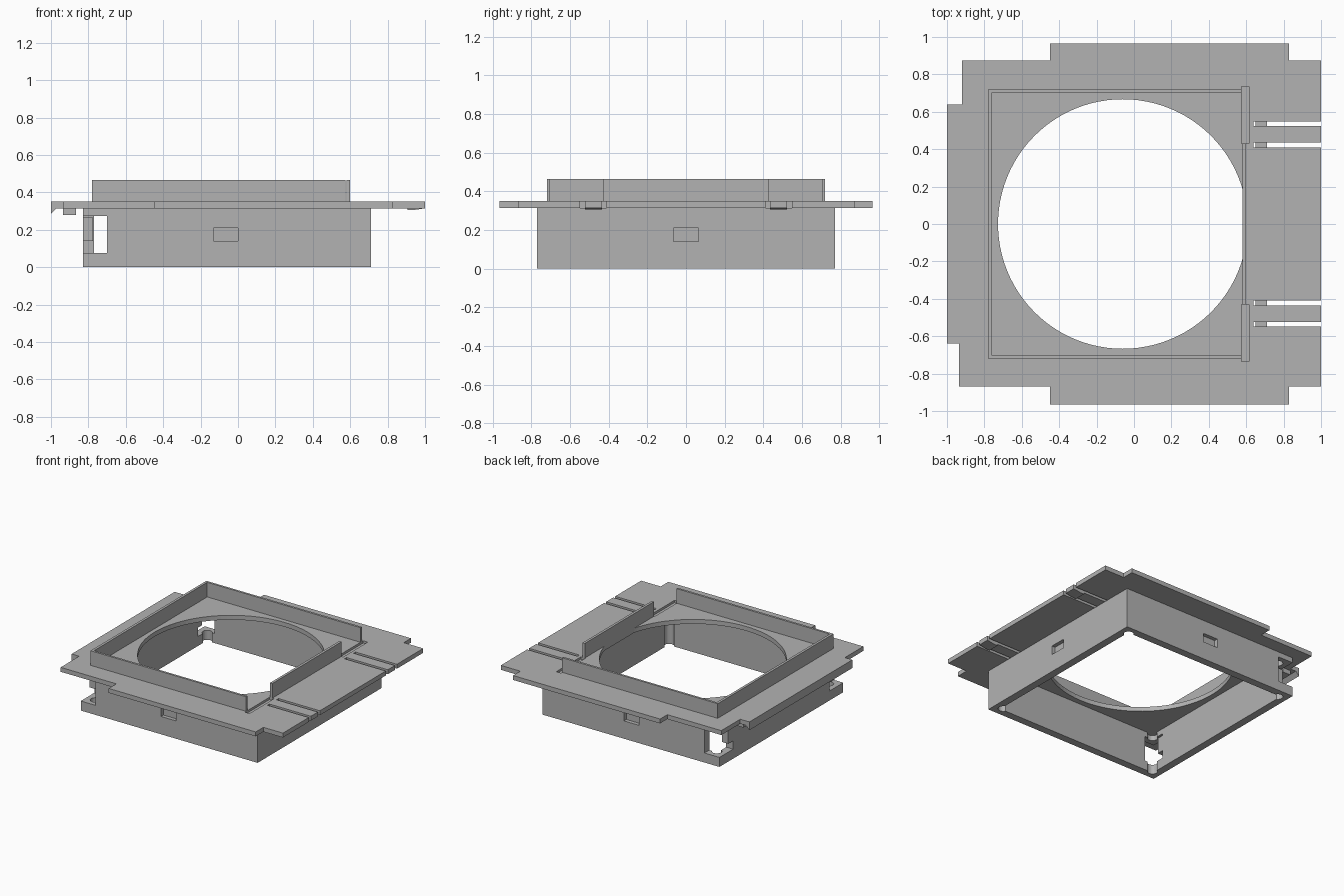
import bpy, bmesh, math

if "Cube" in bpy.data.objects:
    bpy.data.objects.remove(bpy.data.objects["Cube"], do_unlink=True)

grey = bpy.data.materials.new("plain grey")
grey.use_nodes = True
COLOUR = (0.45, 0.45, 0.45, 1)
grey.diffuse_color = COLOUR
grey.node_tree.nodes["Principled BSDF"].inputs["Base Color"].default_value = COLOUR

PLATE_Z, TOP_Z, RIM_Z = 0.315, 0.35, 0.465


def prism(name, pts, lo, hi, axis="z"):
    """Extrude an outline along z, or an (x, z) outline along y."""
    bm = bmesh.new()
    if axis == "z":
        verts = [bm.verts.new((a, b, lo)) for a, b in pts]
        step = (0, 0, hi - lo)
    else:
        verts = [bm.verts.new((a, lo, b)) for a, b in pts]
        step = (0, hi - lo, 0)
    face = bm.faces.new(verts)
    ext = bmesh.ops.extrude_face_region(bm, geom=[face])
    moved = [g for g in ext["geom"] if isinstance(g, bmesh.types.BMVert)]
    bmesh.ops.translate(bm, verts=moved, vec=step)
    bmesh.ops.recalc_face_normals(bm, faces=bm.faces)
    mesh = bpy.data.meshes.new(name)
    bm.to_mesh(mesh)
    bm.free()
    mesh.materials.append(grey)
    obj = bpy.data.objects.new(name, mesh)
    bpy.context.scene.collection.objects.link(obj)
    return obj


def box(name, x, y, z):
    return prism(name, [(x[0], y[0]), (x[1], y[0]), (x[1], y[1]), (x[0], y[1])], *z)


def span(side, a, b):
    """Mirror an interval to the given side."""
    return tuple(sorted((side * a, side * b)))


def circle(cx, cy, r, n):
    return [(cx + r * math.cos(math.tau * i / n), cy + r * math.sin(math.tau * i / n))
            for i in range(n)]


def cut(obj, cutters):
    """Subtract the cutters, bake the result and remove them."""
    for c in cutters:
        mod = obj.modifiers.new("cut", "BOOLEAN")
        mod.operation = "DIFFERENCE"
        mod.solver = "EXACT"
        mod.object = c
    bpy.context.view_layer.update()
    graph = bpy.context.evaluated_depsgraph_get()
    baked = bpy.data.meshes.new_from_object(obj.evaluated_get(graph))
    obj.modifiers.clear()
    obj.data = baked
    for c in cutters:
        bpy.data.objects.remove(c, do_unlink=True)


# Flange plate with stepped outline, round opening, tongue slots and grooves
outline = [(-1, -0.64), (-0.935, -0.64), (-0.935, -0.87), (-0.45, -0.87),
           (-0.45, -0.965), (0.83, -0.965), (0.83, -0.87), (1, -0.87),
           (1, 0.875), (0.83, 0.875), (0.83, 0.965), (-0.45, 0.965),
           (-0.45, 0.875), (-0.92, 0.875), (-0.92, 0.64), (-1, 0.64)]
plate = prism("flange_plate", outline, PLATE_Z, TOP_Z)
opening = [(min(x, 0.59), y) for x, y in circle(-0.06, 0, 0.667, 96)]
cutters = [prism("opening_cutter", opening, 0.2, 0.5)]
for s in (-1, 1):
    for a in (0.41, 0.523):
        cutters.append(box("slot_cutter", (0.64, 1.1), span(s, a, a + 0.025), (0.2, 0.5)))
    cutters.append(box("groove_cutter", (0.575, 0.615), span(s, 0.43, 0.735), (0.332, 0.5)))
cut(plate, cutters)

# Lower frame: open box with relieved inner corners, notches and shallow pockets
X0, X1, Y, WALL = -0.83, 0.71, 0.77, 0.06
frame = box("lower_frame", (X0, X1), (-Y, Y), (0, PLATE_Z))
cutters = [box("cavity_cutter", (X0 + WALL, X1 - WALL), (WALL - Y, Y - WALL), (-0.1, 0.5))]
for s in (-1, 1):
    for cx in (X0 + WALL + 0.015, X1 - WALL - 0.015):
        cutters.append(prism("relief_cutter",
                             circle(cx, s * (Y - WALL - 0.015), 0.037, 24), -0.1, 0.5))
    cutters.append(box("notch_cutter", (-0.9, -0.7), span(s, 0.6, 0.85), (0.075, 0.275)))
    cutters.append(box("pocket_cutter", (-0.13, 0), span(s, Y - 0.03, 0.85), (0.14, 0.21)))
cutters.append(box("pocket_cutter", (X1 - 0.03, 0.8), (-0.065, 0.065), (0.14, 0.21)))
cut(frame, cutters)

# Upper rim on three sides, with a shorter wall on the fourth
box("rim_left", (-0.78, -0.76), (-0.72, 0.72), (TOP_Z, RIM_Z))
box("rim_right", (0.58, 0.60), (-0.43, 0.43), (PLATE_Z, RIM_Z))

for s, side in ((-1, "front"), (1, "back")):
    box("rim_" + side, (-0.76, 0.575), span(s, 0.703, 0.72), (TOP_Z, RIM_Z))
    # Tabs at the notched corners
    box("notch_tab_" + side, (X0, X0 + WALL - 0.005), span(s, 0.595, 0.66), (0.14, 0.265))
    # Clip wedges under the spring tongues
    prism("tongue_clip_" + side, [(0.905, PLATE_Z), (0.905, 0.305), (0.935, 0.305), (1, PLATE_Z)],
          *span(s, 0.435, 0.523), axis="y")

# Hooked lip and locating rib under the left edge of the plate
prism("edge_lip", [(-1, PLATE_Z), (-1, 0.285), (-0.97, PLATE_Z)], -0.64, 0.64, axis="y")
box("locating_rib", (-0.935, -0.865), (-0.62, 0.62), (0.28, PLATE_Z))
